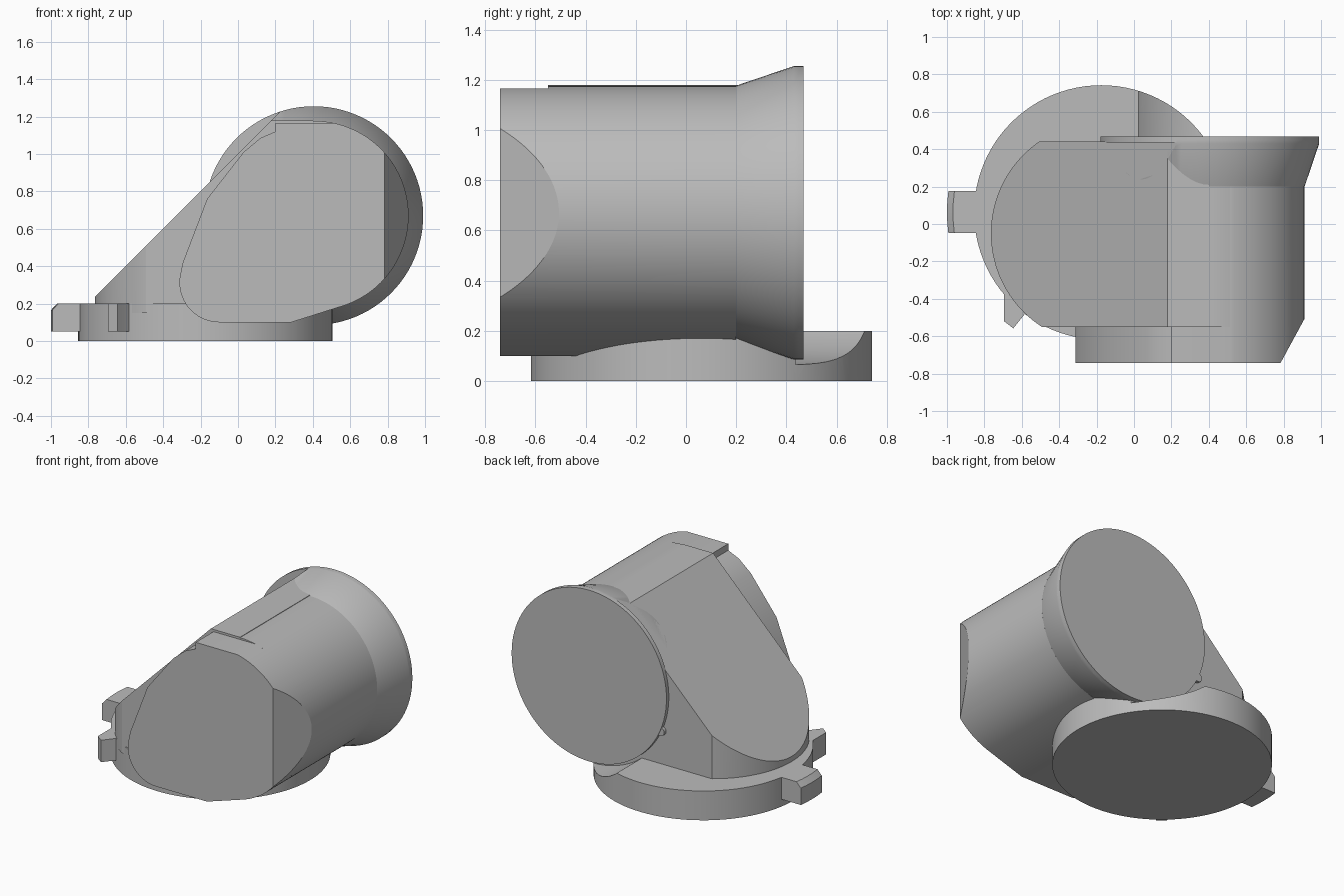
import bpy, bmesh
from math import sin, cos, pi, radians, atan2, hypot, acos
from mathutils import Vector

old = bpy.data.objects.get("Cube")
if old:
    bpy.data.objects.remove(old)

grey = bpy.data.materials.new("plain_grey")
grey.use_nodes = True
COLOUR = (0.5, 0.5, 0.5, 1)
grey.diffuse_color = COLOUR
grey.node_tree.nodes["Principled BSDF"].inputs["Base Color"].default_value = COLOUR

TUBE = (0.405, 0.67)     # tube axis in x, z
R = 0.507                # tube radius
SLOPE = ((0.18, 0, 1.18), (-1, 0, 1))
CHAMFER = ((0.785, -0.74, 0), (0.23, -0.125, 0))


def arc(centre, r, start, end, n):
    """Points on an arc, angles in degrees."""
    angles = [radians(start + (end - start) * i / n) for i in range(n + 1)]
    return [(centre[0] + r * cos(a), centre[1] + r * sin(a)) for a in angles]


def circle(centre, r, n=96):
    return arc(centre, r, 0, 360, n)[:-1]


def loft(name, rings, axis, cuts=()):
    """Solid through (points, position) rings along an axis, trimmed by planes."""
    bm = bmesh.new()
    loops = []
    for pts, t in rings:
        loops.append([bm.verts.new((a, t, b) if axis == "y" else (a, b, t)) for a, b in pts])
    for lo, hi in zip(loops, loops[1:]):
        for i in range(len(lo)):
            j = (i + 1) % len(lo)
            bm.faces.new((lo[i], lo[j], hi[j], hi[i]))
    bm.faces.new(loops[0])
    bm.faces.new(loops[-1])
    for co, no in cuts:
        geom = bm.verts[:] + bm.edges[:] + bm.faces[:]
        bmesh.ops.bisect_plane(bm, geom=geom, plane_co=co, plane_no=Vector(no).normalized(),
                               clear_outer=True)
        rim = [e for e in bm.edges if e.is_boundary]
        if rim:
            bmesh.ops.holes_fill(bm, edges=rim)
    bmesh.ops.recalc_face_normals(bm, faces=bm.faces)
    mesh = bpy.data.meshes.new(name)
    bm.to_mesh(mesh)
    bm.free()
    mesh.materials.append(grey)
    obj = bpy.data.objects.new(name, mesh)
    bpy.context.collection.objects.link(obj)
    return obj


def activate(obj):
    bpy.ops.object.select_all(action="DESELECT")
    obj.select_set(True)
    bpy.context.view_layer.objects.active = obj


parts = []

# Round base, hollowed behind the flange
disc = circle((-0.175, 0.062), 0.68)
base = loft("base_disc", [(disc, 0), (disc, 0.2)], "z")
ring = circle(TUBE, 0.605)
cutter = loft("flange_clearance", [(ring, 0.437), (ring, 0.9)], "y")
cutter.hide_render = True
mod = base.modifiers.new("clearance", "BOOLEAN")
mod.operation = "DIFFERENCE"
mod.solver = "EXACT"
mod.object = cutter
activate(base)
bpy.ops.object.modifier_apply(modifier=mod.name)
bpy.data.objects.remove(cutter)
parts.append(base)

# Sloping elbow body
plan = arc((-0.17, -0.05), 0.595, 90, 270, 64) + [(0.4, -0.645), (0.4, 0.545)]
parts.append(loft("sloped_body", [(plan, 0.15), (plan, 1.18)], "z",
                  [((0, -0.55, 0), (0, -1, 0)), ((0, 0.442, 0), (0, 1, 0)), SLOPE]))

# Horizontal tube and its flare
pipe, lip = circle(TUBE, R), circle(TUBE, 0.585)
parts.append(loft("tube", [(pipe, -0.55), (pipe, 0.21)], "y", [SLOPE, CHAMFER]))
parts.append(loft("tube_flare", [(pipe, 0.2), (lip, 0.43), (lip, 0.45)], "y", [SLOPE]))
parts.append(loft("end_flange", [(lip, 0.437), (lip, 0.468)], "y"))

# Front housing: left outline, flat bottom, tangent onto the tube radius
corner = (0.285, 0.1)
dx, dz = corner[0] - TUBE[0], corner[1] - TUBE[1]
tangent = (atan2(dz, dx) + acos(R / hypot(dx, dz))) * 180 / pi
left = [(0.2, 1.165), (0.2, 1.12), (0.12, 1.085), (0.03, 1.01), (-0.165, 0.76), (-0.295, 0.42)]
outline = left + arc((-0.1, 0.313), 0.213, 165, 270, 20) + [corner]
outline += arc(TUBE, R, tangent, 77.5, 60)
parts.append(loft("front_housing", [(outline, -0.742), (outline, 0.2)], "y",
                  [CHAMFER, ((0, 0, 1.165), (0, 0, 1))]))

# Locking tabs on the base rim
sides = [((0, 0.177, 0), (0, 1, 0)), ((0, -0.048, 0), (0, -1, 0)), ((-0.7, 0, 0), (1, 0, 0))]
hub = (-0.175, 0.062)
outer, inner = circle(hub, 0.825), circle(hub, 0.793)
parts.append(loft("side_tab", [(outer, 0.05), (outer, 0.165), (inner, 0.2)], "z", sides))
hook = [(-0.695, -0.3), (-0.695, -0.52), (-0.645, -0.558), (-0.583, -0.48), (-0.5, -0.4)]
parts.append(loft("hook_tab", [(hook, 0.05), (hook, 0.2)], "z"))

# Small pin beside the flange
stud = circle((-0.13, 0.43), 0.03, 24)
parts.append(loft("flange_pin", [(stud, 0.4), (stud, 0.465)], "y"))

for part in parts:
    activate(part)
    bpy.ops.object.shade_smooth_by_angle(angle=radians(25))
